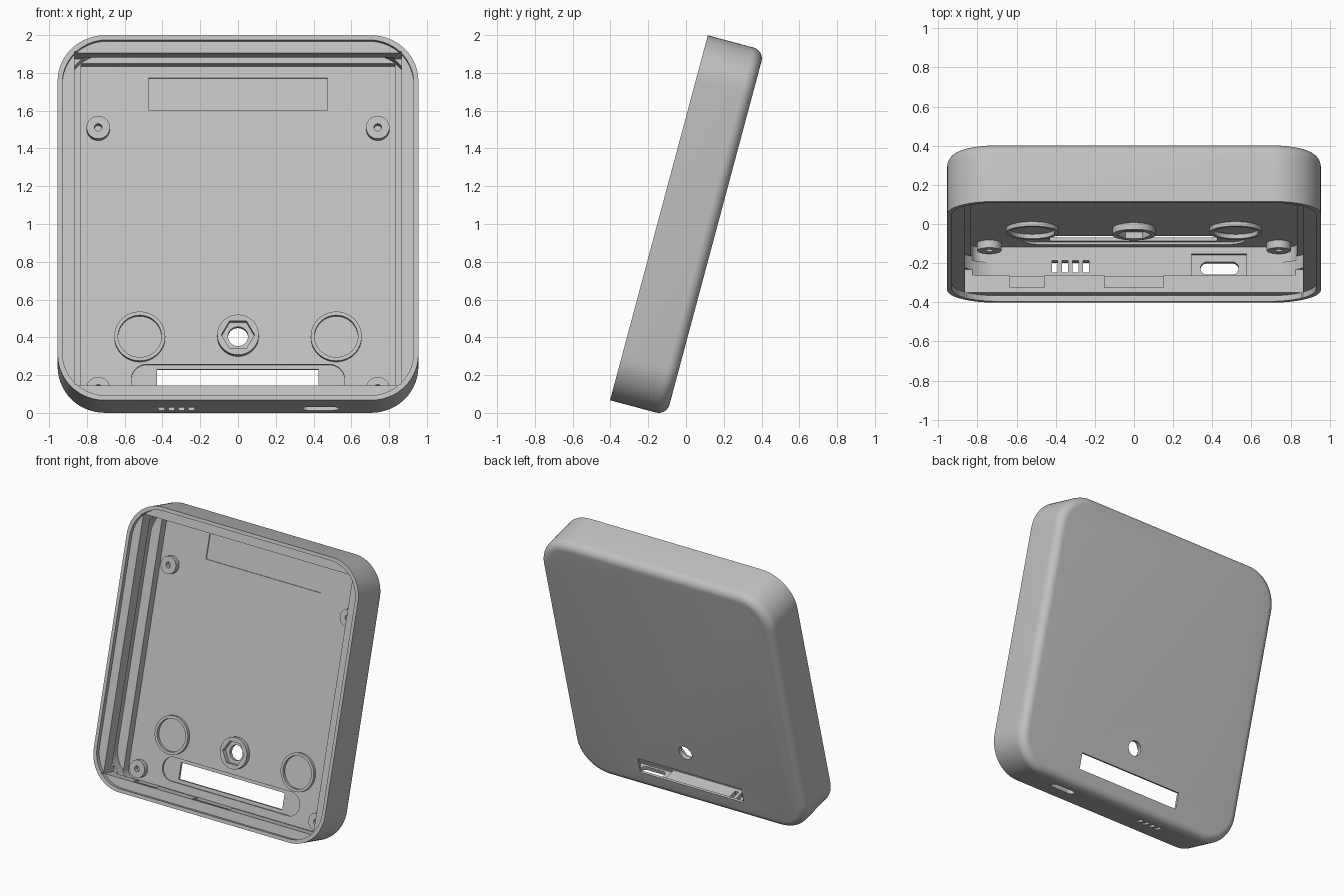
import bpy
import bmesh
from math import cos, sin, pi, radians
from mathutils import Matrix

cube = bpy.data.objects.get("Cube")
if cube:
    bpy.data.objects.remove(cube)

# The case is modelled upright (x across, y depth from the open front, z height), then leaned back
HALF, HEIGHT, DEPTH, CORNER, EDGE = 0.955, 2.0, 0.31, 0.25, 0.06
FLOOR = 0.28
LEAN = Matrix.Translation((0, -0.402, 0.067)) @ Matrix.Rotation(radians(-15), 4, 'X')

grey = bpy.data.materials.new("light_grey_plastic")
grey.use_nodes = True
COLOUR = (0.53, 0.53, 0.53, 1)
grey.diffuse_color = COLOUR
grey.node_tree.nodes["Principled BSDF"].inputs["Base Color"].default_value = COLOUR


def rounded_rect(x0, x1, z0, z1, r_low=0.0, r_top=None, steps=14):
    """Counter-clockwise outline; zero radius gives a sharp corner."""
    r_top = r_low if r_top is None else r_top
    points = []
    for sx, sz, start, r in ((1, 1, 0, r_top), (0, 1, 1, r_top), (0, 0, 2, r_low), (1, 0, 3, r_low)):
        cx = x1 - r if sx else x0 + r
        cz = z1 - r if sz else z0 + r
        count = steps if r else 0
        for i in range(count + 1):
            a = (start + (i / count if count else 0)) * pi / 2
            points.append((cx + r * cos(a), cz + r * sin(a)))
    return points


def circle(x, z, r, n=48):
    return [(x + r * cos(2 * pi * i / n), z + r * sin(2 * pi * i / n)) for i in range(n)]


def hexagon(x, z, r, n=48):
    points = []
    for i in range(n):
        a = 2 * pi * i / n
        d = r * cos(pi / 6) / cos(a % (pi / 3) - pi / 6)
        points.append((x + d * cos(a), z + d * sin(a)))
    return points


def loft(name, rings, closed=False, axis='Y'):
    """Skin a list of (outline, position along axis); closed loops make a tube."""
    bm = bmesh.new()
    loops = []
    for outline, t in rings:
        loops.append([bm.verts.new((a, t, b) if axis == 'Y' else (a, b, t)) for a, b in outline])
    pairs = list(zip(loops, loops[1:]))
    if closed:
        pairs.append((loops[-1], loops[0]))
    for low, high in pairs:
        n = len(low)
        for i in range(n):
            j = (i + 1) % n
            bm.faces.new((low[i], low[j], high[j], high[i]))
    if not closed:
        bm.faces.new(loops[0])
        bm.faces.new(loops[-1])
    bmesh.ops.recalc_face_normals(bm, faces=bm.faces)
    mesh = bpy.data.meshes.new(name)
    bm.to_mesh(mesh)
    bm.free()
    mesh.materials.append(grey)
    obj = bpy.data.objects.new(name, mesh)
    bpy.context.collection.objects.link(obj)
    return obj


def cut(target, outline, t0, t1, axis='Y'):
    cutter = loft("cutter", [(outline, t0), (outline, t1)], axis=axis)
    cutter.hide_render = True
    mod = target.modifiers.new("cut", 'BOOLEAN')
    mod.operation, mod.solver, mod.object = 'DIFFERENCE', 'EXACT', cutter
    bpy.context.view_layer.objects.active = target
    bpy.ops.object.modifier_apply(modifier=mod.name)
    bpy.data.objects.remove(cutter)


def inset_outline(d, r):
    return rounded_rect(-HALF + d, HALF - d, d, HEIGHT - d, r)


def tube(name, outer, inner, y0, y1):
    return loft(name, [(outer, y0), (outer, y1), (inner, y1), (inner, y0)], closed=True)


# Outer shell with a rounded back edge
rings = [(inset_outline(0, CORNER), 0)]
for i in range(9):
    a = i / 8 * pi / 2
    d = EDGE * (1 - cos(a))
    rings.append((inset_outline(d, CORNER - d), DEPTH - EDGE + EDGE * sin(a)))
case = loft("case_shell", rings)

# Front lip, square rail opening, hidden groove and floor cavity
cut(case, inset_outline(0.025, 0.235), -0.1, 0.03)
cut(case, inset_outline(0.09, 0), -0.1, 0.15)
cut(case, inset_outline(0.05, 0.2), 0.12, 0.22)
cut(case, rounded_rect(-0.832, 0.832, 0.05, HEIGHT - 0.095, 0.06, 0.01), 0.2, FLOOR)

# Label recess, window recess, window and fastening hole in the back
cut(case, rounded_rect(-0.475, 0.475, 1.664, 1.84), 0.25, FLOOR + 0.008)
cut(case, rounded_rect(-0.565, 0.565, 0.105, 0.272, 0.083), 0.25, FLOOR + 0.012)
cut(case, rounded_rect(-0.43, 0.425, 0.13, 0.248), 0.25, 0.4)
cut(case, circle(0, 0.425, 0.053), 0.25, 0.4)

# Clip notches in the bottom rail
for x0, x1 in ((-0.635, -0.46), (-0.15, 0.15)):
    cut(case, rounded_rect(x0, x1, 0.055, 0.13), 0.075, 0.1, axis='Z')

# Socket pocket, socket opening and vents through the bottom wall
cut(case, rounded_rect(0.295, 0.575, 0.125, 0.245), 0.03, 0.06, axis='Z')
cut(case, rounded_rect(0.34, 0.535, 0.14, 0.207, 0.033), -0.1, 0.06, axis='Z')
for i in range(4):
    x = -0.405 + i * 0.053
    cut(case, rounded_rect(x - 0.015, x + 0.015, 0.145, 0.21), -0.1, 0.06, axis='Z')

# Screw posts, magnet rings and nut holder standing on the floor
BASE = FLOOR + 0.004
parts = [case]
for side, sx in (("right", -1), ("left", 1)):
    for level, z in (("lower", 0.13), ("upper", 1.56)):
        parts.append(tube(f"{side}_{level}_screw_post", circle(sx * 0.74, z, 0.062),
                          circle(sx * 0.74, z, 0.02), 0.24, BASE))
    parts.append(tube(f"{side}_magnet_ring", circle(sx * 0.52, 0.42, 0.135),
                      circle(sx * 0.52, 0.42, 0.115), 0.257, BASE))
parts.append(tube("nut_holder", circle(0, 0.425, 0.11), hexagon(0, 0.425, 0.088), 0.245, BASE))

# Lean everything back and smooth the curved faces
bpy.ops.object.select_all(action='DESELECT')
for obj in parts:
    obj.data.transform(LEAN)
    obj.select_set(True)
bpy.context.view_layer.objects.active = case
bpy.ops.object.shade_smooth_by_angle(angle=radians(30))
